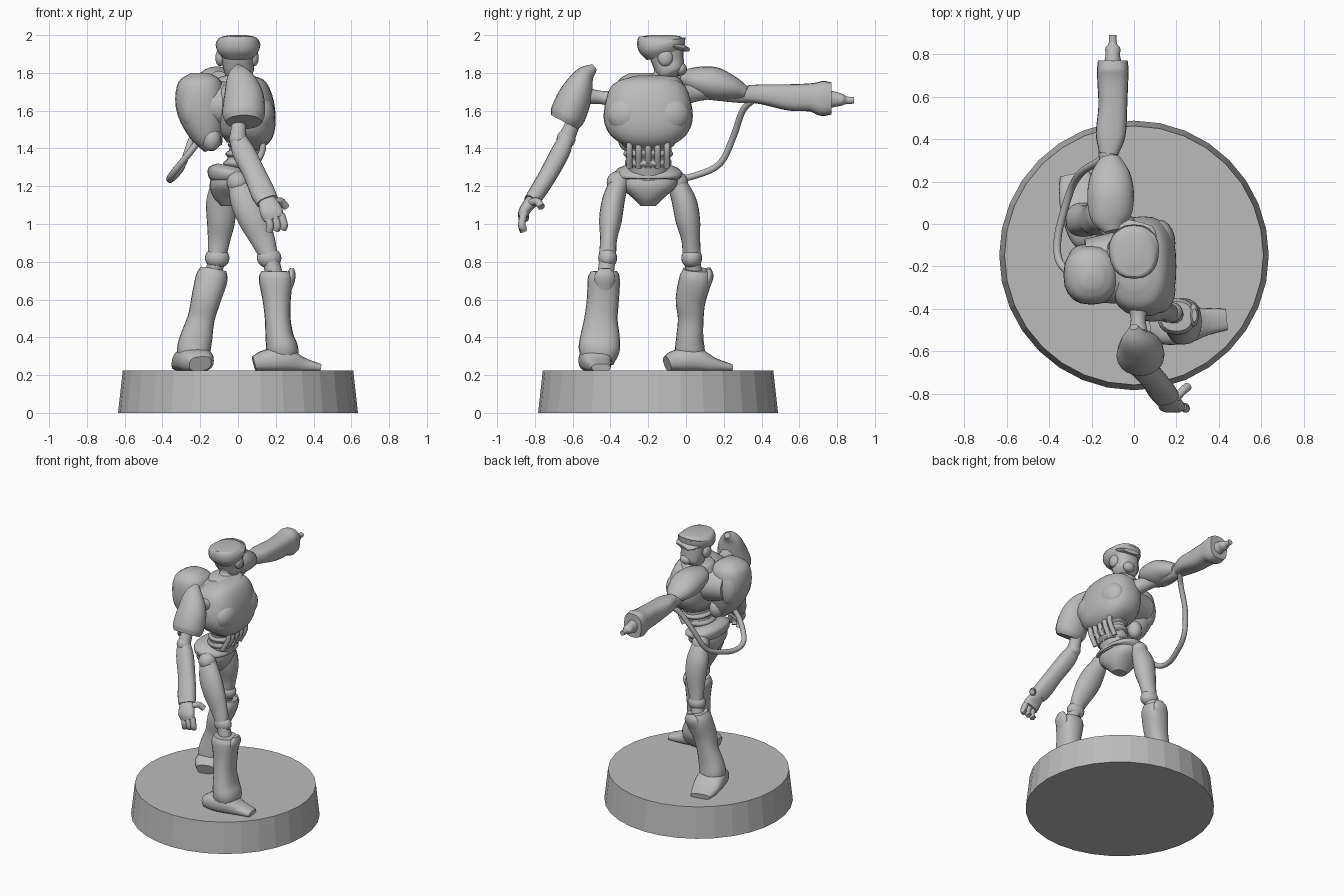
import bpy, bmesh, math
from mathutils import Vector

grey = bpy.data.materials.new("plain grey")
grey.diffuse_color = (0.5, 0.5, 0.5, 1)
X, Y = Vector((1, 0, 0)), Vector((0, 1, 0))


def finish(name, bm):
    bmesh.ops.recalc_face_normals(bm, faces=bm.faces)
    me = bpy.data.meshes.new(name)
    bm.to_mesh(me)
    bm.free()
    me.materials.append(grey)
    ob = bpy.data.objects.new(name, me)
    bpy.context.collection.objects.link(ob)
    return ob


def catmull(p, steps):
    """Smooth curve through rows of (x, y, z, radius a, radius b)."""
    p = [Vector(q) for q in p]
    p = [p[0] * 2 - p[1]] + p + [p[-1] * 2 - p[-2]]
    out = []
    for i in range(1, len(p) - 2):
        a, b, c, d = p[i - 1:i + 3]
        for k in range(steps):
            t = k / steps
            out.append(0.5 * (2 * b + (c - a) * t + (2 * a - 5 * b + 4 * c - d) * t * t
                              + (3 * b - a - 3 * c + d) * t ** 3))
    return out + [p[-2]]


def limb(name, pts, ref=X, sq=1.0, n=20, steps=4):
    """Loft of ellipses along a path; radius a lies along ref, sq < 1 squares the section."""
    rows = catmull(pts, steps)
    cen = [Vector(r[:3]) for r in rows]
    bm = bmesh.new()
    rings = []
    for i, r in enumerate(rows):
        t = (cen[min(i + 1, len(cen) - 1)] - cen[max(i - 1, 0)]).normalized()
        u = (ref - t * ref.dot(t)).normalized()
        v = t.cross(u)
        ring = []
        for k in range(n):
            c, s = math.cos(2 * math.pi * k / n), math.sin(2 * math.pi * k / n)
            c, s = (math.copysign(abs(w) ** sq, w) for w in (c, s))
            ring.append(bm.verts.new(cen[i] + u * c * max(r[3], .004) + v * s * max(r[4], .004)))
        rings.append(ring)
    for a, b in zip(rings, rings[1:]):
        for k in range(n):
            bm.faces.new((a[k], a[(k + 1) % n], b[(k + 1) % n], b[k]))
    bm.faces.new(rings[0])
    bm.faces.new(rings[-1])
    return finish(name, bm)


def tube(name, pts, r):
    return limb(name, [(*p, r, r) for p in pts], n=10)


def ball(name, loc, size, turn=0):
    bm = bmesh.new()
    bmesh.ops.create_uvsphere(bm, u_segments=20, v_segments=12, radius=1)
    ob = finish(name, bm)
    ob.location, ob.scale, ob.rotation_euler.z = loc, size, math.radians(turn)
    return ob


# Round base
bm = bmesh.new()
bmesh.ops.create_cone(bm, cap_ends=True, segments=32, radius1=.635, radius2=.61, depth=.225)
finish("base", bm).location = (0, -.148, .1125)

# Torso: chest shell, breast plates, collar, ribbed waist
limb("chest", [(.0, -.2, 1.77, .07, .1), (.01, -.2, 1.73, .13, .19), (.03, -.2, 1.65, .155, .225),
               (.045, -.2, 1.55, .155, .235), (.045, -.2, 1.47, .14, .2), (.04, -.2, 1.42, .1, .13)], sq=.8, n=28)
for y in (-.31, -.09):
    ball("breast_plate", (.12, y, 1.58), (.075, .11, .1))
limb("collar", [(.0, -.14, 1.73, .13, .13), (.0, -.14, 1.77, .11, .11), (.0, -.14, 1.785, .07, .07)])
limb("waist", [(.045, -.2, 1.46, .085, .13), (.03, -.2, 1.37, .08, .12), (.0, -.2, 1.25, .08, .1)])
for i in range(3):
    z = 1.42 - i * .05
    limb("waist_rib", [(.045 - i * .012, -.2, z + .022, .08, .12), (.045 - i * .012, -.2, z, .1, .14 - i * .008),
                       (.045 - i * .012, -.2, z - .022, .08, .11)])
for y in (-.3, -.25, -.2, -.15, -.1):
    tube("waist_strut", [(.125, y, 1.45), (.13, y, 1.39), (.085, y, 1.3)], .017)

# Pelvis
limb("belt", [(-.03, -.2, 1.305, .08, .13), (-.035, -.2, 1.28, .12, .175), (-.04, -.2, 1.25, .12, .175),
              (-.04, -.2, 1.225, .09, .15)], sq=.85)
limb("pelvis", [(-.04, -.2, 1.26, .1, .16), (-.04, -.2, 1.2, .11, .15), (-.04, -.2, 1.14, .09, .085),
                (-.04, -.2, 1.095, .05, .04)], sq=.85)
for x, y in ((.0, -.36), (-.085, -.05)):
    ball("hip_joint", (x, y, 1.22), (.06, .06, .06))

# Backpack with vents and hose socket
limb("backpack", [(-.2, -.24, 1.8, .05, .06), (-.2, -.24, 1.75, .115, .125), (-.2, -.24, 1.63, .13, .14),
                  (-.17, -.24, 1.5, .1, .12), (-.13, -.24, 1.4, .05, .08)], sq=.85)
limb("backpack_bridge", [(-.22, -.22, 1.63, .12, .15), (.0, -.2, 1.62, .14, .18)], ref=Vector((0, 0, 1)))
for y in (-.31, -.16):
    ball("backpack_vent", (-.14, y, 1.45), (.05, .05, .065))
    ball("backpack_tank", (-.23, y, 1.63), (.08, .065, .13))
tube("hose", [(-.1, .36, 1.66), (-.16, .3, 1.6), (-.24, .25, 1.46), (-.29, .18, 1.32), (-.33, .06, 1.26),
              (-.36, -.07, 1.235), (-.35, -.18, 1.26), (-.27, -.25, 1.36), (-.2, -.25, 1.45)], .018)

# Neck, head and cap
limb("neck", [(.0, -.13, 1.75, .07, .07), (.0, -.12, 1.8, .05, .05), (.0, -.12, 1.88, .06, .06)])
limb("face", [(.015, -.07, 1.775, .045, .04), (.01, -.08, 1.8, .075, .07), (.0, -.095, 1.86, .085, .085),
              (.0, -.11, 1.93, .095, .095)], sq=.8)
limb("cap", [(.0, -.11, 1.895, .09, .1), (.0, -.12, 1.93, .115, .12), (.0, -.13, 1.965, .115, .13),
             (.0, -.13, 1.99, .09, .11), (.0, -.13, 2.0, .04, .06)], sq=.85)
limb("cap_brim", [(.0, -.1, 1.95, .1, .025), (.02, -.03, 1.935, .09, .02), (.03, .005, 1.925, .06, .012)])
for x in (-.095, .085):
    ball("ear_pod", (x, -.11, 1.88), (.025, .04, .045))
ball("mouth_guard", (.02, -.03, 1.82), (.045, .035, .035))

# Raised arm pointing to +y
limb("raised_shoulder_joint", [(.0, -.08, 1.66, .07, .07), (-.06, .02, 1.69, .05, .05), (-.1, .12, 1.71, .05, .05)])
limb("raised_shoulder_pad", [(-.1, -.035, 1.78, .04, .03), (-.11, .03, 1.765, .095, .065),
                             (-.11, .14, 1.745, .11, .088), (-.11, .24, 1.72, .092, .065),
                             (-.11, .315, 1.695, .045, .035)])
limb("raised_upper_arm", [(-.1, .1, 1.71, .05, .05), (-.12, .3, 1.685, .045, .045), (-.12, .38, 1.69, .05, .045)])
limb("gun_forearm", [(-.12, .33, 1.69, .045, .045), (-.11, .42, 1.685, .07, .055), (-.1, .55, 1.67, .068, .07),
                     (-.1, .66, 1.67, .072, .075), (-.1, .72, 1.665, .075, .093), (-.1, .77, 1.665, .07, .085)], sq=.7)
limb("gun_barrel", [(-.1, .75, 1.66, .045, .05), (-.1, .79, 1.66, .035, .04), (-.1, .83, 1.657, .035, .03),
                    (-.1, .85, 1.655, .02, .02), (-.1, .89, 1.655, .018, .018)])

# Hanging arm
limb("hanging_shoulder_joint", [(.02, -.38, 1.66, .06, .05), (.02, -.45, 1.67, .035, .035), (.02, -.56, 1.68, .06, .05)])
limb("hanging_shoulder_pad", [(.0, -.485, 1.83, .02, .02), (.01, -.54, 1.78, .07, .055), (.03, -.585, 1.68, .105, .088),
                              (.03, -.625, 1.58, .112, .095), (.03, -.645, 1.54, .095, .08)])
limb("hanging_upper_arm", [(.02, -.57, 1.62, .05, .05), (.005, -.6, 1.53, .04, .04), (.0, -.635, 1.45, .045, .045)])
ball("elbow", (.0, -.635, 1.45), (.048, .05, .05))
limb("hanging_forearm", [(.0, -.635, 1.45, .045, .04), (.03, -.665, 1.38, .06, .05), (.09, -.73, 1.26, .06, .048),
                         (.13, -.785, 1.17, .065, .045), (.155, -.82, 1.12, .06, .04)], sq=.85)
limb("palm", [(.15, -.81, 1.13, .045, .035), (.175, -.855, 1.07, .06, .03), (.19, -.86, 1.03, .055, .028)], sq=.8)
for i in range(3):
    x = .155 + i * .037
    tube("finger", [(x, -.86, 1.05), (x + .015, -.87, .995), (x + .01, -.86, .96 + i * .008)], .02)
tube("thumb", [(.19, -.83, 1.11), (.225, -.79, 1.12), (.255, -.765, 1.09)], .02)

# Leg stepping forward (+x)
limb("front_thigh", [(.0, -.355, 1.22, .055, .05), (.04, -.385, 1.12, .08, .06), (.085, -.4, 1.02, .08, .06),
                     (.13, -.41, .92, .065, .045), (.16, -.415, .84, .05, .045)])
ball("front_knee", (.165, -.415, .82), (.065, .05, .055))
tube("front_knee_rod", [(.17, -.415, .82), (.2, -.43, .7)], .045)
limb("front_shin", [(.2, -.435, .75, .075, .07), (.2, -.435, .71, .09, .085), (.205, -.44, .6, .075, .085),
                    (.21, -.45, .5, .068, .088), (.22, -.455, .4, .075, .105), (.235, -.46, .33, .085, .108),
                    (.235, -.465, .26, .07, .08)], sq=.85)
limb("front_knee_guard", [(.285, -.43, .765, .03, .012), (.28, -.43, .72, .055, .025), (.26, -.435, .64, .04, .02)], ref=Y)
limb("front_foot", [(.085, -.49, .26, .06, .04), (.15, -.485, .275, .085, .06), (.25, -.475, .28, .085, .065),
                    (.34, -.46, .255, .065, .04), (.435, -.45, .24, .05, .02)], ref=Y, sq=.75)

# Back leg, foot turned to +y
limb("back_thigh", [(-.085, -.05, 1.22, .055, .05), (-.09, -.01, 1.12, .078, .065), (-.09, .01, 1.02, .075, .065),
                    (-.1, .025, .92, .06, .05), (-.11, .03, .84, .05, .048)])
ball("back_knee", (-.11, .03, .82), (.065, .055, .055))
tube("back_knee_rod", [(-.11, .03, .82), (-.14, .05, .7)], .045)
limb("back_shin", [(-.13, .055, .76, .07, .07), (-.14, .05, .71, .085, .085), (-.17, .025, .6, .078, .08),
                   (-.195, .025, .5, .072, .068), (-.22, .02, .4, .085, .072), (-.235, .02, .33, .088, .08),
                   (-.235, .02, .26, .07, .08)], sq=.85)
limb("back_knee_guard", [(-.12, .12, .765, .03, .012), (-.13, .12, .72, .055, .025), (-.16, .095, .64, .04, .02)])
limb("back_foot", [(-.2, -.1, .26, .06, .04), (-.215, -.05, .275, .09, .06), (-.24, .05, .28, .1, .065),
                   (-.26, .14, .255, .095, .04), (-.28, .235, .24, .07, .02)], sq=.75)

# Smooth shading with sharp edges kept
bpy.ops.object.select_all(action='SELECT')
bpy.context.view_layer.objects.active = bpy.data.objects["base"]
bpy.ops.object.shade_smooth_by_angle(angle=math.radians(40))
bpy.data.objects["base"].data.shade_flat()
